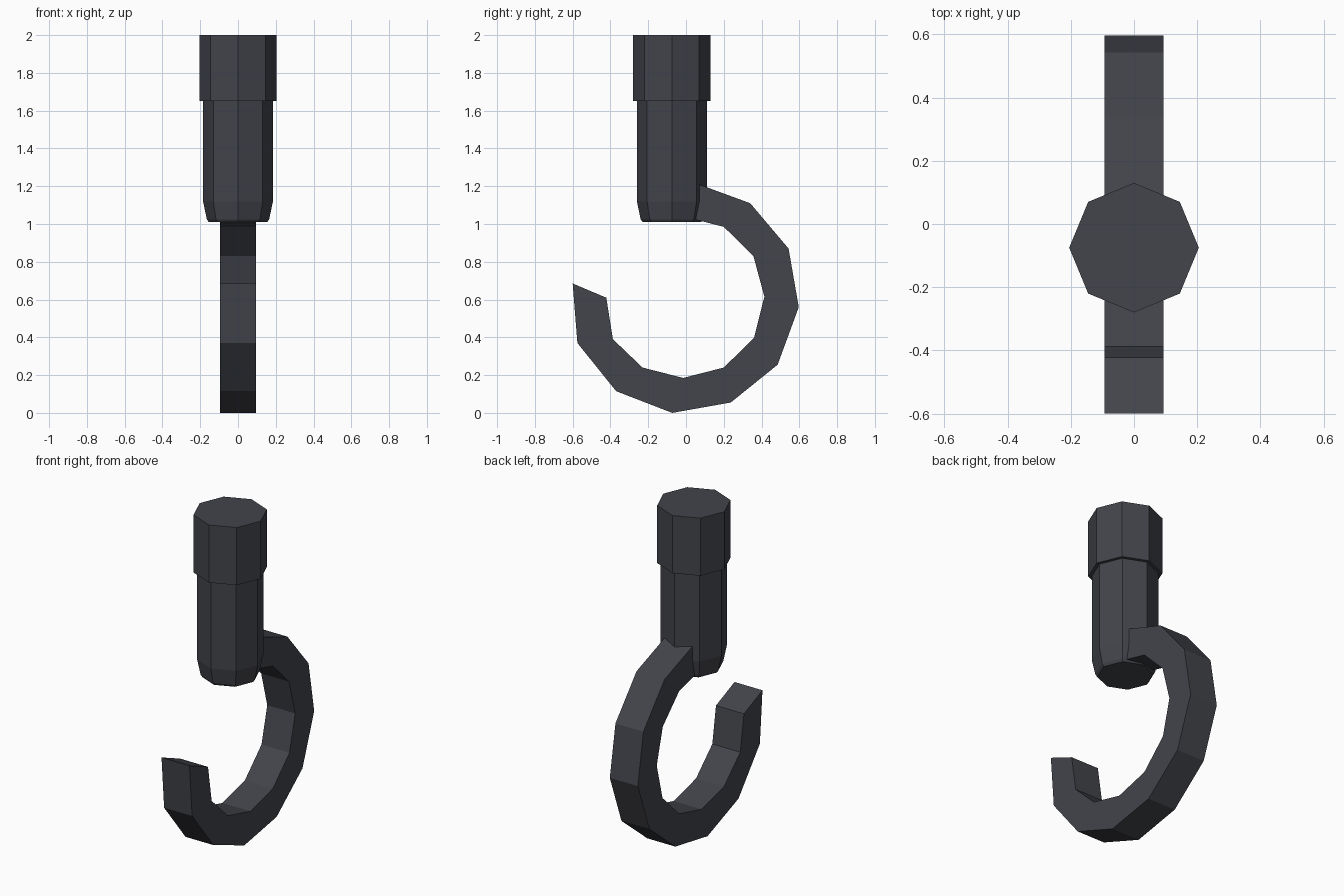
import bpy, bmesh
from math import cos, sin, tau

if "Cube" in bpy.data.objects:
    bpy.data.objects.remove(bpy.data.objects["Cube"])

mat = bpy.data.materials.new("dark_metal")
mat.diffuse_color = (0.055, 0.058, 0.07, 1)
mat.use_nodes = True
mat.node_tree.nodes["Principled BSDF"].inputs["Base Color"].default_value = mat.diffuse_color


def finish(name, bm):
    bmesh.ops.recalc_face_normals(bm, faces=bm.faces[:])
    mesh = bpy.data.meshes.new(name)
    bm.to_mesh(mesh)
    bm.free()
    mesh.materials.append(mat)
    ob = bpy.data.objects.new(name, mesh)
    bpy.context.collection.objects.link(ob)
    return ob


def loft(name, rings):
    """Join matching rings of points into a closed solid."""
    bm = bmesh.new()
    rows = [[bm.verts.new(p) for p in ring] for ring in rings]
    n = len(rows[0])
    for a, b in zip(rows, rows[1:]):
        for i in range(n):
            j = (i + 1) % n
            bm.faces.new((a[i], a[j], b[j], b[i]))
    bm.faces.new(rows[0])
    bm.faces.new(rows[-1])
    return finish(name, bm)


# Octagonal stem: tapered tip, wrist sleeve and wider collar
def octagon(r, z, cy=-0.075):
    return [(r * cos(tau * i / 8), cy + r * sin(tau * i / 8), z) for i in range(8)]


stem = [(0.155, 1.01), (0.165, 1.025), (0.185, 1.12), (0.185, 1.65), (0.205, 1.65), (0.205, 2.0)]
loft("stem", [octagon(r, z) for r, z in stem])

# Hook: rectangular section swept along outer and inner (y, z) edges
outer = [(0.04, 1.22), (0.34, 1.11), (0.543, 0.87), (0.597, 0.56), (0.485, 0.255),
         (0.237, 0.055), (-0.073, 0.0), (-0.37, 0.115), (-0.575, 0.37), (-0.6, 0.685)]
inner = [(-0.015, 1.04), (0.2, 0.985), (0.357, 0.83), (0.415, 0.615), (0.36, 0.397),
         (0.2, 0.24), (-0.015, 0.185), (-0.23, 0.24), (-0.387, 0.39), (-0.422, 0.61)]
w = 0.094
loft("hook", [[(-w, *o), (w, *o), (w, *i), (-w, *i)] for o, i in zip(outer, inner)])
